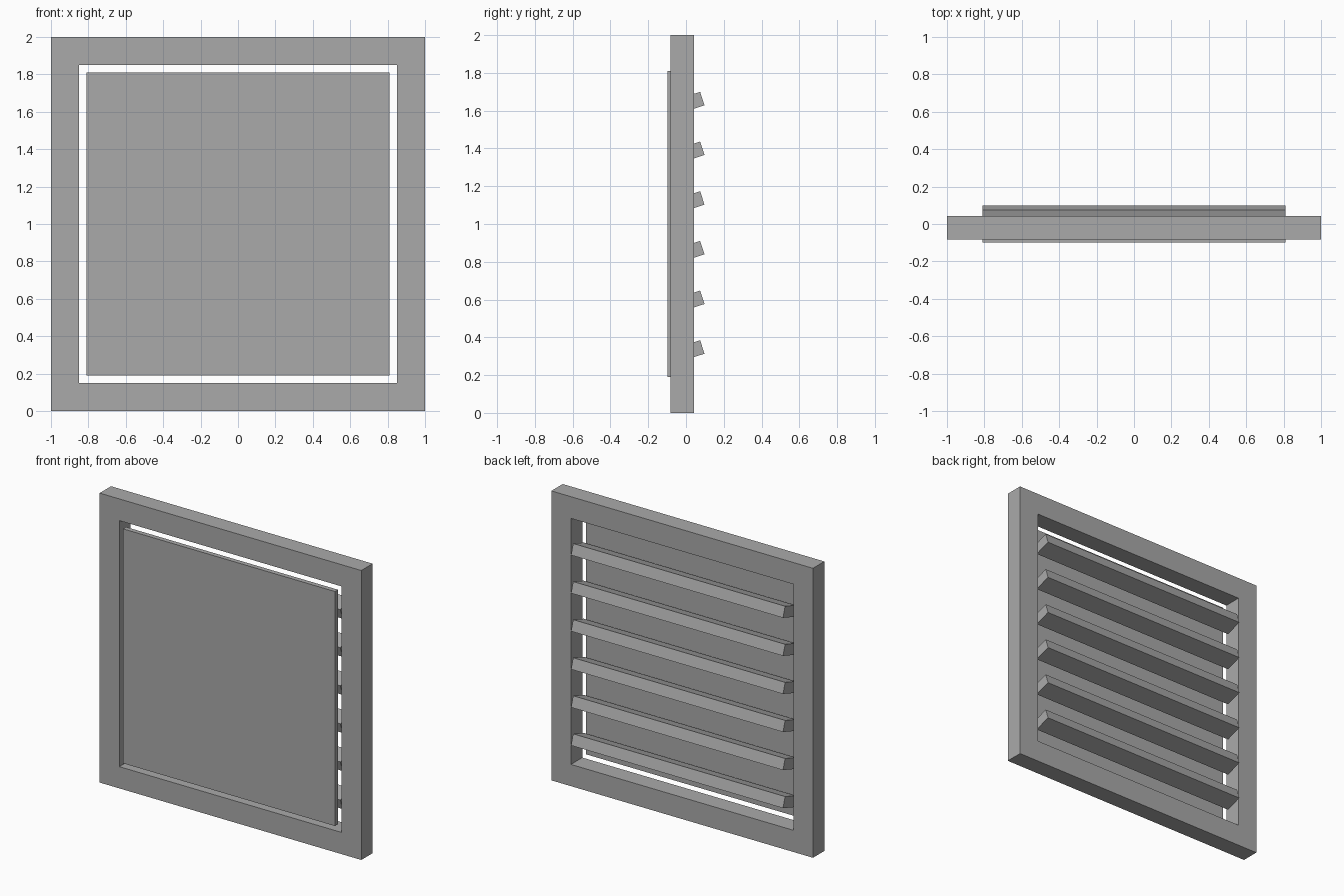
import bpy, bmesh, math
from mathutils import Matrix

if "Cube" in bpy.data.objects:
    bpy.data.objects.remove(bpy.data.objects["Cube"])

grey = bpy.data.materials.new("plain grey")
grey.diffuse_color = (0.4, 0.4, 0.4, 1)
grey.use_nodes = True
grey.node_tree.nodes["Principled BSDF"].inputs["Base Color"].default_value = grey.diffuse_color


def finish(name, bm):
    bmesh.ops.recalc_face_normals(bm, faces=bm.faces)
    mesh = bpy.data.meshes.new(name)
    bm.to_mesh(mesh)
    bm.free()
    mesh.materials.append(grey)
    obj = bpy.data.objects.new(name, mesh)
    bpy.context.collection.objects.link(obj)
    return obj


def box(name, size, centre, tilt=0.0):
    bm = bmesh.new()
    bmesh.ops.create_cube(bm, size=1, matrix=Matrix.Translation(centre)
                          @ Matrix.Rotation(tilt, 4, 'X')
                          @ Matrix.Diagonal((*size, 1)))
    return finish(name, bm)


# Square frame: a ring of quads extruded backwards
FRONT, BACK = -0.082, 0.042
bm = bmesh.new()
corners = [(-1, -1), (1, -1), (1, 1), (-1, 1)]
outer, inner = [[bm.verts.new((x * r, FRONT, 1 + z * r)) for x, z in corners]
                for r in (1.0, 0.85)]
faces = [bm.faces.new((outer[i], outer[(i + 1) % 4], inner[(i + 1) % 4], inner[i]))
         for i in range(4)]
ext = bmesh.ops.extrude_face_region(bm, geom=faces, use_keep_orig=True)
bmesh.ops.translate(bm, vec=(0, BACK - FRONT, 0),
                    verts=[v for v in ext["geom"] if isinstance(v, bmesh.types.BMVert)])
finish("frame", bm)

# Thin front panel, slightly smaller than the opening
box("front_panel", (1.62, 0.033, 1.62), (0, -0.0815, 1))

# Six tilted slats behind the panel
for i in range(6):
    box(f"slat_{i + 1}", (1.62, 0.12, 0.075), (0, 0.0293, 0.3305 + 0.263 * i),
        math.radians(18))
